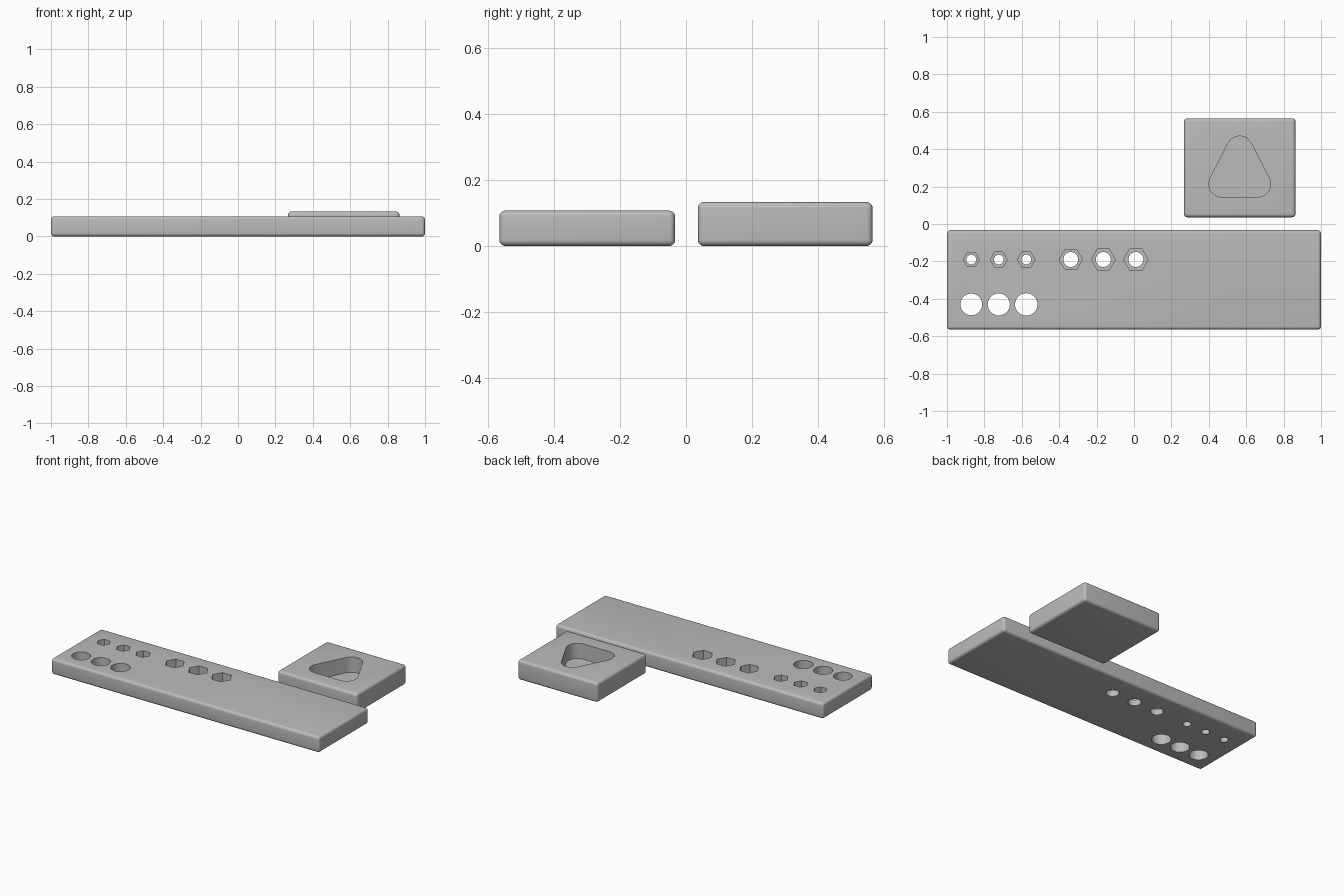
import bpy, bmesh, math

if "Cube" in bpy.data.objects:
    bpy.data.objects.remove(bpy.data.objects["Cube"], do_unlink=True)

grey = bpy.data.materials.new("plain_grey")
grey.use_nodes = True
colour = (0.5, 0.5, 0.5, 1)
grey.diffuse_color = colour
grey.node_tree.nodes["Principled BSDF"].inputs["Base Color"].default_value = colour


def make_object(name, bm):
    bmesh.ops.recalc_face_normals(bm, faces=bm.faces)
    mesh = bpy.data.meshes.new(name)
    bm.to_mesh(mesh)
    bm.free()
    mesh.materials.append(grey)
    obj = bpy.data.objects.new(name, mesh)
    bpy.context.collection.objects.link(obj)
    return obj


def rounded_box(name, x0, x1, y0, y1, height, radius=0.018):
    bm = bmesh.new()
    bmesh.ops.create_cube(bm, size=1)
    for v in bm.verts:
        v.co.x = x1 if v.co.x > 0 else x0
        v.co.y = y1 if v.co.y > 0 else y0
        v.co.z = height if v.co.z > 0 else 0
    bmesh.ops.bevel(bm, geom=bm.edges[:], offset=radius, segments=5,
                    profile=0.5, affect='EDGES')
    return make_object(name, bm)


def arc(cx, cy, r, start, end, steps):
    angles = [math.radians(start + (end - start) * i / steps) for i in range(steps + 1)]
    return [(cx + r * math.cos(a), cy + r * math.sin(a)) for a in angles]


def polygon(cx, cy, r, sides):
    return arc(cx, cy, r, 0, 360, sides)[:-1]


def cut(target, outline, floor):
    # Subtract an upright prism that starts at the floor height
    bm = bmesh.new()
    face = bm.faces.new([bm.verts.new((x, y, floor)) for x, y in outline])
    top = bmesh.ops.extrude_face_region(bm, geom=[face])["geom"]
    for v in top:
        if isinstance(v, bmesh.types.BMVert):
            v.co.z = 0.3
    cutter = make_object("cutter", bm)
    cutter.hide_render = True
    mod = target.modifiers.new("cut", 'BOOLEAN')
    mod.operation = 'DIFFERENCE'
    mod.solver = 'EXACT'
    mod.object = cutter
    bpy.context.view_layer.objects.active = target
    bpy.ops.object.modifier_apply(modifier=mod.name)
    bpy.data.objects.remove(cutter, do_unlink=True)


# Long plate with nut sockets and plain holes
plate = rounded_box("hole_plate", -1, 1, -0.565, -0.033, 0.107)
THROUGH = -0.1
for i in range(3):
    small_x = -0.87 + 0.147 * i
    large_x = -0.338 + 0.174 * i
    grow = 0.002 * i
    cut(plate, polygon(small_x, -0.19, 0.043 + grow, 6), 0.04)
    cut(plate, polygon(small_x, -0.19, 0.026, 32), THROUGH)
    cut(plate, polygon(large_x, -0.19, 0.062 + grow, 6), 0.04)
    cut(plate, polygon(large_x, -0.19, 0.04, 32), THROUGH)
    cut(plate, polygon(small_x, -0.43, 0.058 + grow / 2, 48), THROUGH)

# Small block with a rounded triangular pocket
block = rounded_box("pocket_block", 0.267, 0.863, 0.036, 0.565, 0.133)
r = 0.07
pocket = (arc(0.66, 0.214, r, -90, 27, 12)
          + arc(0.565, 0.4, r, 27, 153, 12)
          + arc(0.47, 0.214, r, 153, 270, 12))
cut(block, pocket, 0.03)

# Smooth the rounded edges, keep the cut rims sharp
for obj in (plate, block):
    bpy.ops.object.select_all(action='DESELECT')
    obj.select_set(True)
    bpy.context.view_layer.objects.active = obj
    bpy.ops.object.shade_smooth_by_angle(angle=math.radians(30))
